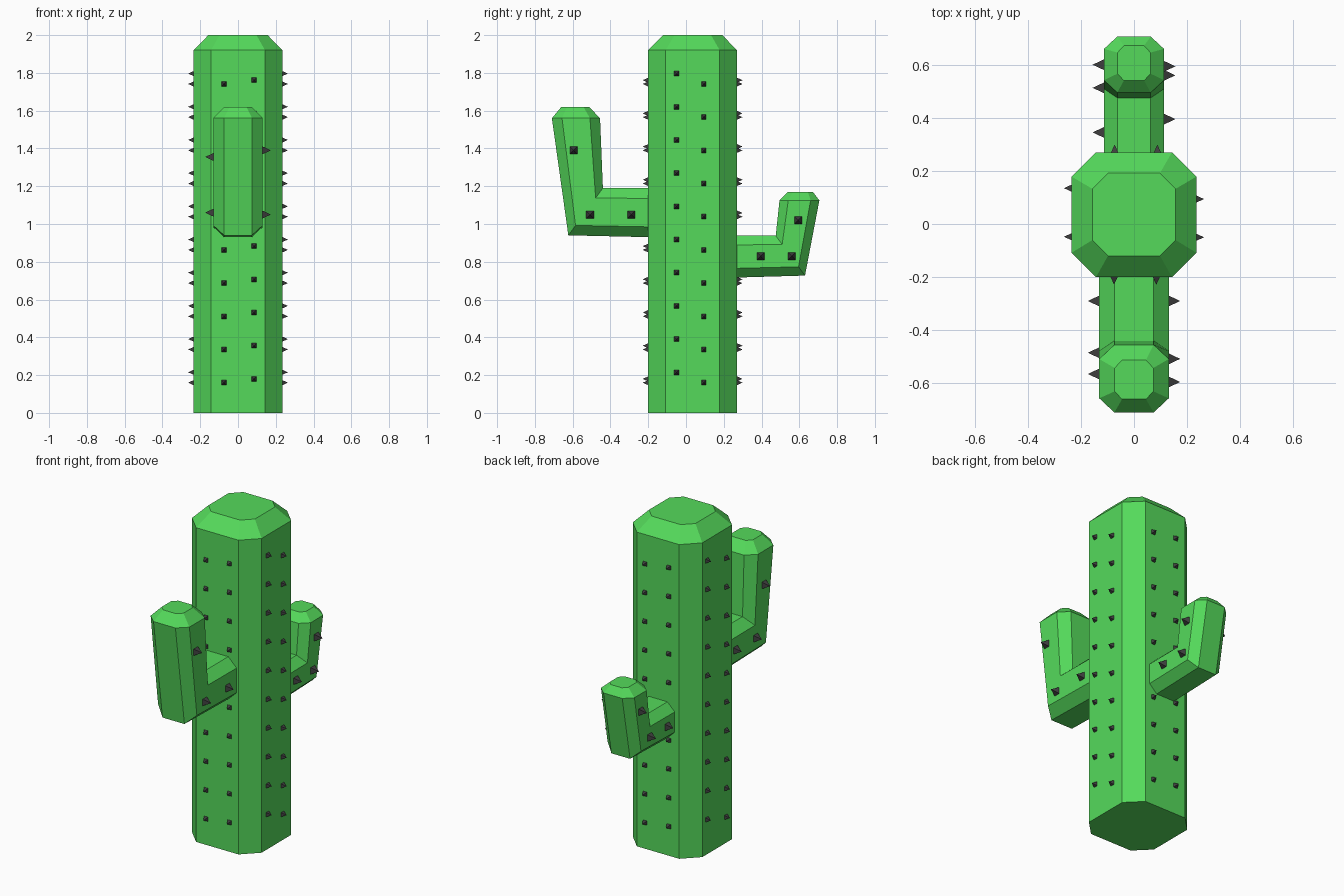
import bpy, bmesh
from mathutils import Vector

if "Cube" in bpy.data.objects:
    bpy.data.objects.remove(bpy.data.objects["Cube"])


def material(name, color):
    m = bpy.data.materials.new(name)
    m.diffuse_color = (*color, 1)
    m.use_nodes = True
    m.node_tree.nodes["Principled BSDF"].inputs["Base Color"].default_value = m.diffuse_color
    return m


GREEN = material("cactus_green", (0.09, 0.70, 0.105))
DARK = material("spike_dark", (0.05, 0.05, 0.05))


def finish(bm, name, mat):
    bmesh.ops.recalc_face_normals(bm, faces=bm.faces)
    me = bpy.data.meshes.new(name)
    bm.to_mesh(me)
    bm.free()
    me.materials.append(mat)
    ob = bpy.data.objects.new(name, me)
    bpy.context.collection.objects.link(ob)


def loft(name, rings):
    """Each ring: outer (y, z), inner (y, z), half width, half flat width, corner cut fraction."""
    bm = bmesh.new()
    loops = []
    for o, i, h, f, c in rings:
        o, i = Vector((0, *o)), Vector((0, *i))
        section = [(0, -f), (0, f), (c, h), (1 - c, h), (1, f), (1, -f), (1 - c, -h), (c, -h)]
        loops.append([bm.verts.new(o.lerp(i, t) + Vector((x, 0, 0))) for t, x in section])
    for a, b in zip(loops, loops[1:]):
        for k in range(8):
            n = (k + 1) % 8
            bm.faces.new((a[k], a[n], b[n], b[k]))
    bm.faces.new(loops[0])
    bm.faces.new(loops[-1])
    finish(bm, name, GREEN)


def spikes(name, items, base, length):
    """Four-sided pyramids given as (position, outward direction)."""
    bm = bmesh.new()
    up = Vector((0, 0, base / 2))
    for p, d in items:
        p, d = Vector(p), Vector(d)
        side = d.cross(Vector((0, 0, 1))) * base / 2
        q = [bm.verts.new(p - d * 0.004 + s) for s in (side + up, side - up, -side - up, -side + up)]
        tip = bm.verts.new(p + d * length)
        bm.faces.new(q)
        for k in range(4):
            bm.faces.new((q[k], q[(k + 1) % 4], tip))
    finish(bm, name, DARK)


# Trunk with bevelled top
loft("trunk", [
    ((-0.20, 0), (0.27, 0), 0.235, 0.143, 0.195),
    ((-0.20, 1.92), (0.27, 1.92), 0.235, 0.143, 0.195),
    ((-0.12, 2.0), (0.192, 2.0), 0.157, 0.098, 0.19),
])

# Front arm (higher, larger)
loft("front_arm", [
    ((-0.18, 0.93), (-0.18, 1.19), 0.131, 0.074, 0.21),
    ((-0.623, 0.94), (-0.44, 1.19), 0.131, 0.074, 0.21),
    ((-0.71, 1.56), (-0.455, 1.56), 0.131, 0.074, 0.21),
    ((-0.66, 1.62), (-0.513, 1.62), 0.073, 0.045, 0.2),
])

# Back arm (lower, smaller)
loft("back_arm", [
    ((0.25, 0.716), (0.25, 0.938), 0.113, 0.063, 0.22),
    ((0.63, 0.727), (0.475, 0.938), 0.113, 0.063, 0.22),
    ((0.706, 1.125), (0.495, 1.125), 0.113, 0.063, 0.22),
    ((0.672, 1.17), (0.54, 1.17), 0.062, 0.038, 0.2),
])

# Trunk spikes: two columns on each of the four main faces
columns = [
    (-0.075, -0.20, 0.16, (0, -1, 0)), (0.084, -0.20, 0.18, (0, -1, 0)),
    (0.088, 0.27, 0.16, (0, 1, 0)), (-0.073, 0.27, 0.18, (0, 1, 0)),
    (0.235, -0.05, 0.215, (1, 0, 0)), (0.235, 0.094, 0.16, (1, 0, 0)),
    (-0.235, -0.048, 0.16, (-1, 0, 0)), (-0.235, 0.135, 0.215, (-1, 0, 0)),
]
spikes("trunk_spikes",
       [((x, y, z + 0.1757 * k), d) for x, y, z, d in columns for k in range(10)],
       0.03, 0.029)

# Arm spikes: three on each side of each arm
front_right = [(-0.595, 1.39), (-0.508, 1.05), (-0.29, 1.05)]
front_left = [(-0.565, 1.355), (-0.485, 1.06), (-0.29, 1.06)]
back_right = [(0.594, 1.02), (0.56, 0.83), (0.395, 0.83)]
back_left = [(0.60, 1.02), (0.513, 0.83), (0.345, 0.83)]
for name, w, right, left in (("front_arm_spikes", 0.131, front_right, front_left),
                             ("back_arm_spikes", 0.113, back_right, back_left)):
    spikes(name,
           [((w, y, z), (1, 0, 0)) for y, z in right] +
           [((-w, y, z), (-1, 0, 0)) for y, z in left],
           0.044, 0.043)
